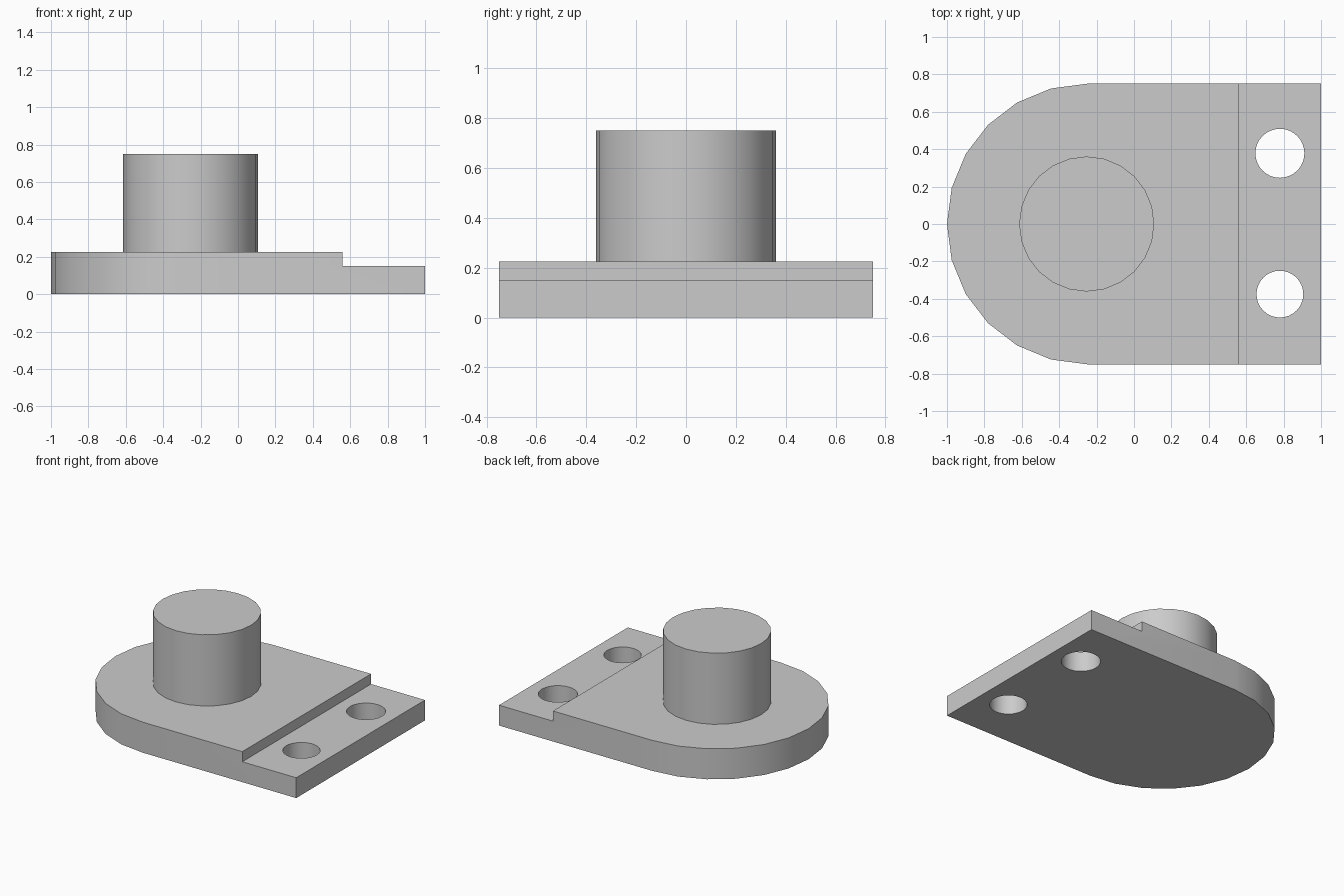
import bpy
import bmesh
from math import cos, sin, pi, radians

old = bpy.data.objects.get("Cube")
if old:
    bpy.data.objects.remove(old, do_unlink=True)

grey = bpy.data.materials.new("plain grey")
grey.use_nodes = True
colour = (0.6, 0.6, 0.6, 1)
grey.diffuse_color = colour
grey.node_tree.nodes["Principled BSDF"].inputs["Base Color"].default_value = colour

CENTRE_X = -0.25      # shared centre of the rounded end and the boss
HALF_WIDTH = 0.75
PLATE_TOP = 0.225
LEDGE_TOP = 0.15
STEP_X = 0.56


def prism(name, outline, bottom, top):
    """Extrude a flat outline between two heights."""
    bm = bmesh.new()
    face = bm.faces.new([bm.verts.new((x, y, bottom)) for x, y in outline])
    grown = bmesh.ops.extrude_face_region(bm, geom=[face])["geom"]
    verts = [v for v in grown if isinstance(v, bmesh.types.BMVert)]
    bmesh.ops.translate(bm, verts=verts, vec=(0, 0, top - bottom))
    bmesh.ops.recalc_face_normals(bm, faces=bm.faces)
    mesh = bpy.data.meshes.new(name)
    bm.to_mesh(mesh)
    bm.free()
    mesh.materials.append(grey)
    obj = bpy.data.objects.new(name, mesh)
    bpy.context.collection.objects.link(obj)
    return obj


def arc(x, y, radius, start, sweep, steps):
    """Points along an arc, without its end point."""
    return [(x + radius * cos(start + sweep * i / steps),
             y + radius * sin(start + sweep * i / steps)) for i in range(steps)]


def activate(obj):
    bpy.ops.object.select_all(action="DESELECT")
    obj.select_set(True)
    bpy.context.view_layer.objects.active = obj


def cut(obj, cutter):
    cutter.hide_render = True
    mod = obj.modifiers.new("cut", "BOOLEAN")
    mod.operation = "DIFFERENCE"
    mod.solver = "EXACT"
    mod.object = cutter
    activate(obj)
    bpy.ops.object.modifier_apply(modifier=mod.name)
    bpy.data.objects.remove(cutter, do_unlink=True)


# Base plate: square on the right end, half round on the other
outline = arc(CENTRE_X, 0, HALF_WIDTH, pi / 2, pi, 12)
outline += [(CENTRE_X, -HALF_WIDTH), (1, -HALF_WIDTH), (1, HALF_WIDTH)]
plate = prism("base_plate", outline, 0, PLATE_TOP)

# Lowered ledge
ledge = [(STEP_X, -1), (1.2, -1), (1.2, 1), (STEP_X, 1)]
cut(plate, prism("ledge_cutter", ledge, LEDGE_TOP, 0.5))

# Two bolt holes through the ledge
for y, radius in ((0.378, 0.131), (-0.375, 0.125)):
    cut(plate, prism("hole_cutter", arc(0.78, y, radius, 0, 2 * pi, 32), -0.1, 0.4))

# Round boss
boss = prism("boss", arc(CENTRE_X - 0.003, 0, 0.361, 0, 2 * pi, 24), PLATE_TOP - 0.02, 0.75)

for part in (plate, boss):
    activate(part)
    bpy.ops.object.shade_smooth_by_angle(angle=radians(30))
